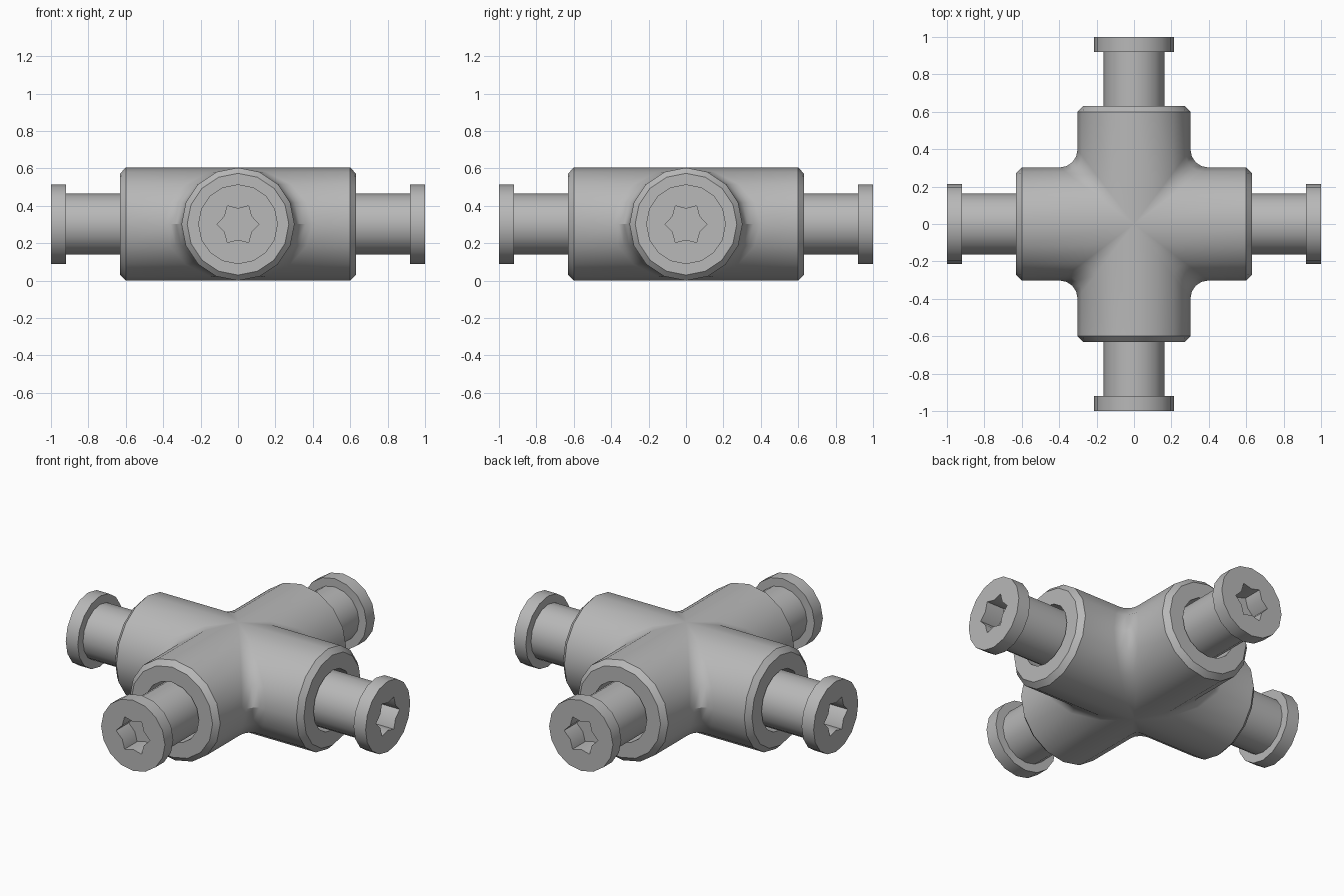
import bpy
import bmesh
from math import sin, cos, pi
from mathutils import Matrix, Vector

cube = bpy.data.objects.get("Cube")
if cube:
    bpy.data.objects.remove(cube)

R = 0.302          # arm radius, also the height of the axes
SIDES = 16
BORE = 0.18

grey = bpy.data.materials.new("satin grey")
grey.use_nodes = True
grey.diffuse_color = (0.48, 0.48, 0.48, 1)
grey.node_tree.nodes["Principled BSDF"].inputs["Base Color"].default_value = grey.diffuse_color


def finish(name, bm, turn=0):
    """Weld the mesh, place it on the axis height and shade it."""
    bmesh.ops.remove_doubles(bm, verts=bm.verts, dist=0.0005)
    bmesh.ops.recalc_face_normals(bm, faces=bm.faces)
    bm.transform(Matrix.Translation((0, 0, R)) @ Matrix.Rotation(turn, 4, "Z"))
    mesh = bpy.data.meshes.new(name)
    bm.to_mesh(mesh)
    bm.free()
    mesh.materials.append(grey)
    obj = bpy.data.objects.new(name, mesh)
    bpy.context.collection.objects.link(obj)
    bpy.ops.object.select_all(action="DESELECT")
    obj.select_set(True)
    bpy.context.view_layer.objects.active = obj
    bpy.ops.object.shade_smooth_by_angle(angle=pi / 5.5)


def skin(bm, rows, closed=False):
    """Join neighbouring rows of points with quads."""
    rows = [[bm.verts.new(p) for p in row] for row in rows]
    for a, b in zip(rows, rows[1:]):
        for i in range(len(a) if closed else len(a) - 1):
            j = (i + 1) % len(a)
            bm.faces.new((a[i], a[j], b[j], b[i]))
    return rows


# Cross-shaped body: each quadrant runs from one arm's end, round the
# filleted inner corner, to the next arm's end
arm_end = [(0.45, 0), (0.45, BORE / R), (0.63, BORE / R), (0.63, 0.9), (0.6, 1)]


def quadrant_row(t):
    w, z = R * cos(t), R * sin(t)
    f = 0.095 * cos(t)
    first = [Vector((x, s * w, s * z)) for x, s in arm_end]
    corner = [Vector((w + f - f * sin(a), w + f - f * cos(a), z))
              for a in (k * pi / 8 for k in range(5))]
    last = [Vector((p.y, p.x, p.z)) for p in reversed(first)]
    return first + corner + last


body = bmesh.new()
half = SIDES // 2
for q in range(4):
    spin = Matrix.Rotation(q * pi / 2, 4, "Z")
    skin(body, [[spin @ p for p in quadrant_row(pi * k / half - pi / 2)]
                for k in range(half + 1)])
finish("cross_body", body)


# Four headed pins with a six-pointed star socket
def ring(x, radii, count):
    return [Vector((x, radii[i % len(radii)] * cos(2 * pi * i / count),
                    radii[i % len(radii)] * sin(2 * pi * i / count)))
            for i in range(count)]


def loop_edges(bm, loop):
    return [bm.edges.get((loop[i - 1], loop[i])) for i in range(len(loop))]


shaft_and_head = [(0.45, 0.163), (0.92, 0.163), (0.92, 0.213), (1.0, 0.213)]
names = ["left_pin", "back_pin", "right_pin", "front_pin"]
for q, name in enumerate(names):
    pin = bmesh.new()
    outer = skin(pin, [ring(x, [r], SIDES) for x, r in shaft_and_head], True)
    socket = skin(pin, [ring(x, [0.113, 0.083], 12) for x in (1.0, 0.88)], True)
    pin.faces.new(outer[0])
    pin.faces.new(socket[-1])
    rim = loop_edges(pin, outer[-1]) + loop_edges(pin, socket[0])
    bmesh.ops.triangle_fill(pin, edges=rim, use_beauty=True, normal=(1, 0, 0))
    finish(name, pin, q * pi / 2)
